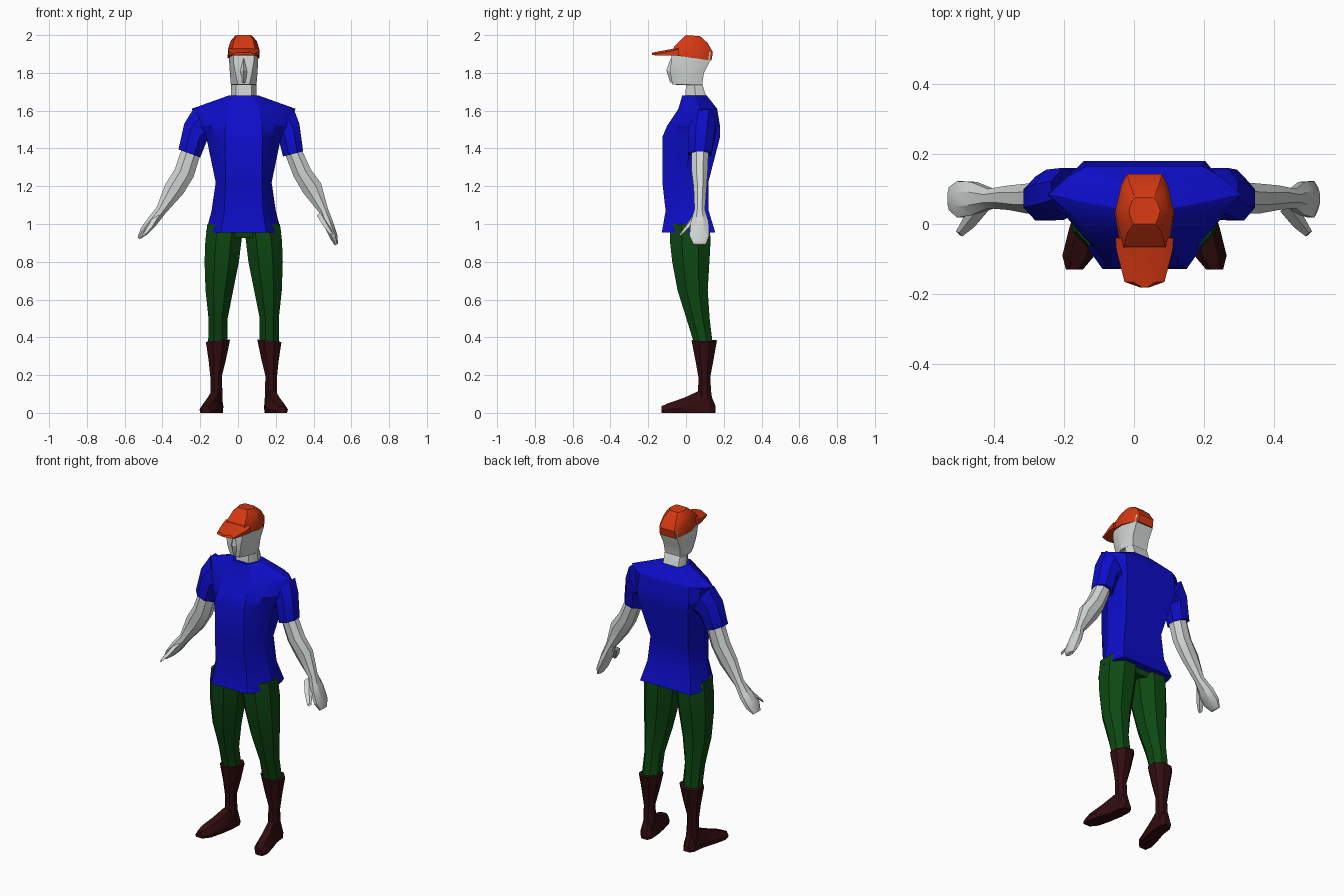
import bpy, bmesh, math
from mathutils import Vector

CX = 0.03  # body symmetry plane


def material(name, rgb):
    m = bpy.data.materials.new(name)
    m.diffuse_color = (*rgb, 1)
    return m


BLUE = material("shirt_blue", (0.004, 0.004, 0.58))
GREEN = material("trouser_green", (0.004, 0.065, 0.006))
BROWN = material("boot_brown", (0.032, 0.004, 0.005))
ORANGE = material("cap_orange", (0.66, 0.04, 0.006))
GREY = material("skin_grey", (0.64, 0.68, 0.66))


def loft(name, rings, mat, angle=25):
    """Skin equal-length rings of points and cap both ends."""
    bm = bmesh.new()
    vs = [[bm.verts.new(p) for p in r] for r in rings]
    n = len(vs[0])
    for a, b in zip(vs, vs[1:]):
        for i in range(n):
            j = (i + 1) % n
            bm.faces.new((a[i], a[j], b[j], b[i]))
    bm.faces.new(vs[0][::-1])
    bm.faces.new(vs[-1])
    bmesh.ops.recalc_face_normals(bm, faces=bm.faces)
    me = bpy.data.meshes.new(name)
    bm.to_mesh(me)
    bm.free()
    me.materials.append(mat)
    ob = bpy.data.objects.new(name, me)
    bpy.context.collection.objects.link(ob)
    bpy.ops.object.select_all(action='DESELECT')
    ob.select_set(True)
    bpy.context.view_layer.objects.active = ob
    bpy.ops.object.shade_smooth_by_angle(angle=math.radians(angle))
    return ob


def body_ring(z, w, f, b, fw=0.6, bw=0.75, drop=0.0, mid=0.0):
    """Symmetric ten-point section; fw and bw set front and back width."""
    half = [(fw, 0), (0.5 + fw / 2, 0.2), (1, 0.5 + mid), (0.5 + bw / 2, 0.85), (bw, 1)]
    pts = half + [(-x, y) for x, y in half[::-1]]
    return [(CX + x * w, f + y * (b - f), z - drop * y) for x, y in pts]


def limb_ring(a, b, y0, y1, n=8):
    """Ring spanning two xz points across and y0..y1 in depth."""
    a, b = Vector((a[0], 0, a[1])), Vector((b[0], 0, b[1]))
    k = 1 / math.cos(math.pi / n)
    out = []
    for i in range(n):
        t = 2 * math.pi * (i + 0.5) / n
        p = (a + b) / 2 + (a - b) / 2 * math.cos(t) * k
        p.y = (y0 + y1) / 2 + (y1 - y0) / 2 * math.sin(t) * k
        out.append(p)
    return out


# shirt body
loft("shirt_body", [
    body_ring(0.955, 0.20, -0.128, 0.155, 0.6, 0.85),
    body_ring(1.07, 0.17, -0.108, 0.12, 0.6, 0.85),
    body_ring(1.22, 0.148, -0.125, 0.118, 0.65, 0.85),
    body_ring(1.46, 0.198, -0.125, 0.18, 0.5, 0.85),
    body_ring(1.52, 0.24, -0.10, 0.18, 0.4, 0.72),
    body_ring(1.61, 0.275, -0.04, 0.165, 0.3, 0.6, 0, 0.1),
    body_ring(1.68, 0.08, -0.02, 0.11)], BLUE)

# head and neck
loft("head", [
    body_ring(1.66, 0.068, -0.005, 0.112),
    body_ring(1.735, 0.068, 0.0, 0.088),
    body_ring(1.738, 0.068, -0.072, 0.086, 0.45),
    body_ring(1.80, 0.073, -0.083, 0.095, 0.6),
    body_ring(1.86, 0.077, -0.08, 0.125, 0.7),
    body_ring(1.91, 0.077, -0.075, 0.13, 0.7)], GREY)
# nose
loft("nose", [
    [(CX - 0.008, -0.07, 1.875), (CX + 0.008, -0.07, 1.875), (CX, -0.082, 1.875)],
    [(CX - 0.03, -0.07, 1.80), (CX + 0.03, -0.07, 1.80), (CX, -0.104, 1.815)],
    [(CX - 0.016, -0.06, 1.745), (CX + 0.016, -0.06, 1.745), (CX, -0.085, 1.75)]], GREY)

# cap crown and brim
loft("cap_crown", [
    body_ring(1.895, 0.085, -0.075, 0.135, 0.75, 0.6, 0.03),
    body_ring(1.94, 0.083, -0.062, 0.142, 0.7, 0.6, 0.03),
    body_ring(1.978, 0.07, -0.025, 0.115, 0.7, 0.6, 0.02),
    body_ring(2.0, 0.045, 0.0, 0.075, 0.7, 0.6, 0.006)], ORANGE)
loft("cap_brim", [
    [(CX + x * w, y, z - 0.006 * abs(x)) for x, z in
     ((-1, lo), (1, lo), (1, hi - 0.008), (0.55, hi), (-0.55, hi), (-1, hi - 0.008))]
    for y, w, lo, hi in ((-0.04, 0.083, 1.897, 1.94), (-0.075, 0.08, 1.897, 1.93),
                         (-0.165, 0.057, 1.899, 1.913), (-0.181, 0.012, 1.902, 1.91))], ORANGE)

# arms: outer xz, inner xz for each side (left hand side of the front first)
SLEEVES = {
    "left": [((-0.235, 1.612), (-0.13, 1.44)), ((-0.285, 1.53), (-0.165, 1.44)),
             ((-0.315, 1.395), (-0.20, 1.352))],
    "right": [((0.297, 1.605), (0.19, 1.44)), ((0.325, 1.53), (0.215, 1.45)),
              ((0.345, 1.385), (0.238, 1.357))]}
ARMS = {
    "left": [((-0.29, 1.42), (-0.195, 1.38)), ((-0.335, 1.29), (-0.235, 1.25)),
             ((-0.385, 1.21), (-0.29, 1.16)), ((-0.43, 1.09), (-0.385, 1.055)),
             ((-0.478, 1.03), (-0.435, 0.99)), ((-0.515, 0.975), (-0.48, 0.945)),
             ((-0.532, 0.928), (-0.518, 0.92))],
    "right": [((0.325, 1.42), (0.245, 1.38)), ((0.385, 1.29), (0.295, 1.25)),
              ((0.44, 1.215), (0.345, 1.165)), ((0.475, 1.085), (0.43, 1.06)),
              ((0.50, 1.02), (0.455, 0.99)), ((0.525, 0.945), (0.487, 0.925)),
              ((0.53, 0.895), (0.512, 0.887))]}
SLEEVE_Y = [(0.03, 0.16), (0.012, 0.155), (0.01, 0.135)]
ARM_Y = [(0.03, 0.12), (0.03, 0.115), (0.04, 0.11), (0.045, 0.10),
         (0.025, 0.12), (0.018, 0.122), (0.04, 0.105)]
for side, s in (("left", -1), ("right", 1)):
    loft(side + "_sleeve", [limb_ring(a, b, *y) for (a, b), y in
                            zip(SLEEVES[side], SLEEVE_Y)], BLUE)
    loft(side + "_arm", [limb_ring(a, b, *y) for (a, b), y in zip(ARMS[side], ARM_Y)], GREY)
    # thumb
    loft(side + "_thumb", [[(s * (x + dx * r), y + dy * r, z + dz * r) for dx, dy, dz in
                            ((1, 0.8, 0), (0, 0.3, 1), (-1, -0.8, 0), (0, -0.3, -1))]
                           for x, y, z, r in ((0.435, 0.05, 1.045, 0.018),
                                              (0.47, 0.005, 0.985, 0.016),
                                              (0.498, -0.028, 0.945, 0.009))], GREY)

# legs, boots and feet: offsets from the symmetry plane
LEG = [(1.0, 0.192, 0.0, -0.085, 0.125), (0.91, 0.203, 0.012, -0.085, 0.13),
       (0.8, 0.207, 0.025, -0.073, 0.124), (0.65, 0.202, 0.055, -0.045, 0.115),
       (0.5, 0.186, 0.085, 0.002, 0.125), (0.36, 0.188, 0.085, 0.045, 0.142)]
BOOT = [(0.382, 0.20, 0.072, 0.03, 0.163), (0.28, 0.185, 0.093, 0.05, 0.145),
        (0.19, 0.176, 0.115, 0.066, 0.128), (0.11, 0.176, 0.113, 0.064, 0.133),
        (0.03, 0.18, 0.11, 0.06, 0.145)]
FOOT = [(0.143, 0.155, 0.022, 0.04), (0.145, 0.13, 0.038, 0.10), (0.15, 0.065, 0.04, 0.115),
        (0.168, -0.01, 0.046, 0.08), (0.188, -0.09, 0.046, 0.053), (0.20, -0.13, 0.024, 0.035)]
for side, s in (("left", -1), ("right", 1)):
    for part, rows, mat, tilt in (("leg", LEG, GREEN, 0), ("boot", BOOT, BROWN, 0.006)):
        loft(f"{side}_{part}", [limb_ring((CX + s * o, z - tilt), (CX + s * i, z + tilt), y0, y1)
                                for z, o, i, y0, y1 in rows], mat)
    loft(side + "_foot", [[(CX + s * (x + dx * w), y, h * t) for dx, t in
                           ((-0.9, 0), (0.9, 0), (1, 0.35), (0.5, 1), (-0.5, 1), (-1, 0.35))]
                          for x, y, w, h in FOOT], BROWN)
# seat of the trousers
loft("trouser_seat", [body_ring(0.925, 0.07, -0.06, 0.10, 0.6),
                      body_ring(1.0, 0.15, -0.085, 0.125, 0.7)], GREEN)
